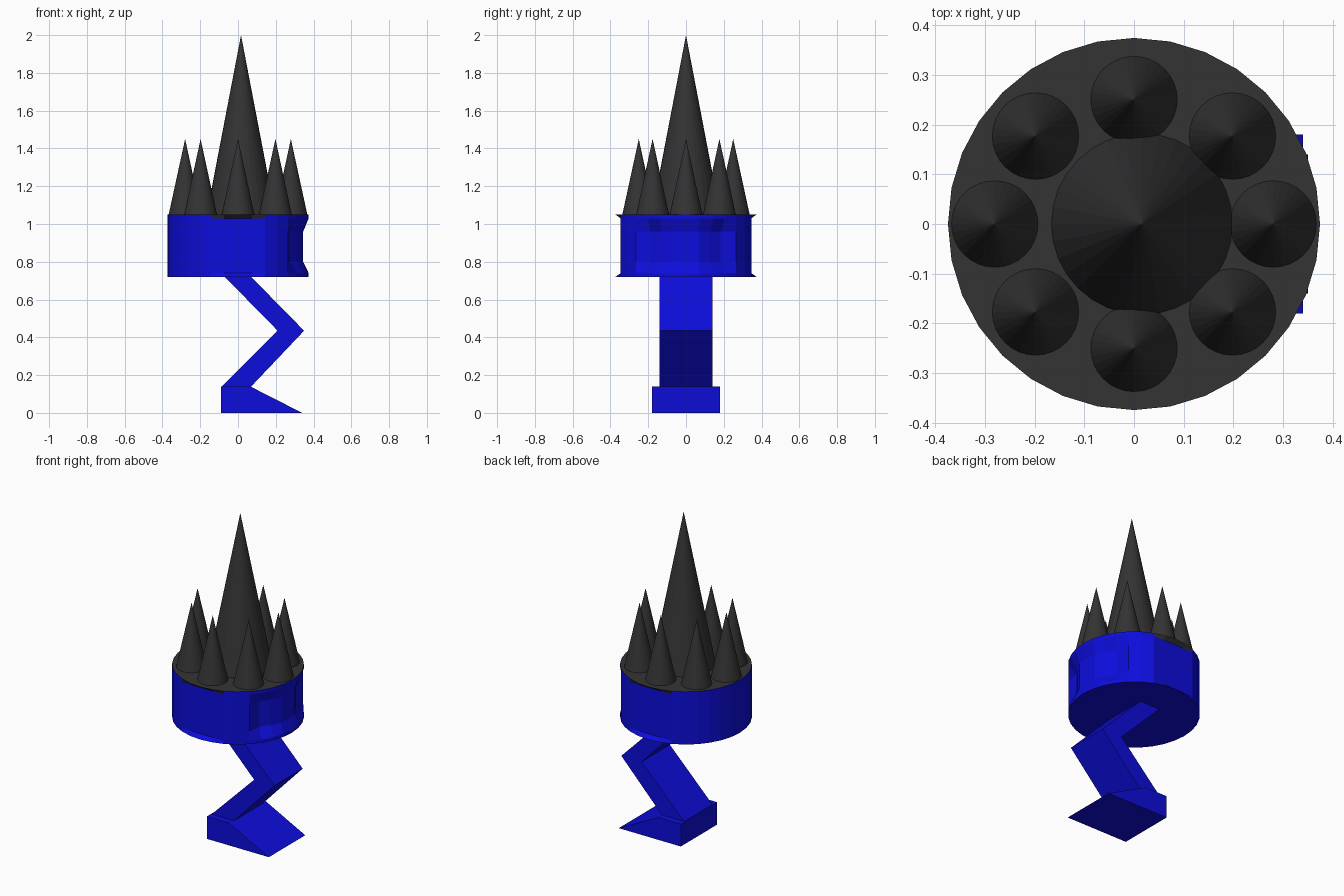
import bpy, bmesh, math
from mathutils import Matrix

cube = bpy.data.objects.get("Cube")
if cube:
    bpy.data.objects.remove(cube)


def material(name, rgb):
    m = bpy.data.materials.new(name)
    m.use_nodes = True
    m.diffuse_color = (*rgb, 1)
    m.node_tree.nodes["Principled BSDF"].inputs["Base Color"].default_value = (*rgb, 1)
    return m


BLUE = material("deep_blue", (0.004, 0.004, 0.72))
BLACK = material("charcoal", (0.034, 0.034, 0.034))


def finish(bm, name, *mats):
    mesh = bpy.data.meshes.new(name)
    bm.to_mesh(mesh)
    bm.free()
    for m in mats:
        mesh.materials.append(m)
    obj = bpy.data.objects.new(name, mesh)
    bpy.context.collection.objects.link(obj)
    return obj


def cone(name, x, y, radius, bottom, top):
    bm = bmesh.new()
    bmesh.ops.create_cone(bm, cap_ends=True, segments=32, radius1=radius, radius2=0,
                          depth=top - bottom,
                          matrix=Matrix.Translation((x, y, (top + bottom) / 2)))
    finish(bm, name, BLACK)


def extrude_profile(name, points, half_width):
    """Side profile in x and z, made solid along y."""
    bm = bmesh.new()
    face = bm.faces.new([bm.verts.new((x, -half_width, z)) for x, z in points])
    out = bmesh.ops.extrude_face_region(bm, geom=[face])
    moved = [v for v in out["geom"] if isinstance(v, bmesh.types.BMVert)]
    bmesh.ops.translate(bm, verts=moved, vec=(0, 2 * half_width, 0))
    bmesh.ops.recalc_face_normals(bm, faces=bm.faces)
    finish(bm, name, BLUE)


# Foot wedge and bent leg
extrude_profile("foot", [(-0.09, 0), (0.34, 0), (0.065, 0.14), (-0.09, 0.14)], 0.18)
extrude_profile("leg", [(-0.085, 0.14), (0.07, 0.14), (0.35, 0.435), (0.07, 0.72),
                        (-0.07, 0.72), (0.21, 0.435)], 0.14)

# Drum: flat panels on both y sides, a recessed face on the +x side
SIDES, R = 32, 0.374
FLAT = R * math.cos(math.pi / 8)
HEIGHTS = [0.72, 0.74, 0.80, 0.96, 1.03, 1.05]
RECESS = [0.345, 0.352, 0.338, 0.33]

bm = bmesh.new()
rings = []
for level, z in enumerate(HEIGHTS):
    ring = []
    for i in range(SIDES):
        step = min(i, SIDES - i)
        r = RECESS[step] if level in (2, 3) and step < len(RECESS) else R
        a = 2 * math.pi * i / SIDES
        x, y = r * math.cos(a), r * math.sin(a)
        if 0 < level < len(HEIGHTS) - 1:
            y = max(-FLAT, min(FLAT, y))
        ring.append(bm.verts.new((x, y, z)))
    rings.append(ring)
for low, high in zip(rings, rings[1:]):
    for i in range(SIDES):
        j = (i + 1) % SIDES
        bm.faces.new((low[i], low[j], high[j], high[i]))
bm.faces.new(rings[0][::-1])
bm.faces.new(rings[-1])
bm.normal_update()
# Top plate and its overhanging lips are dark
for f in bm.faces:
    if f.calc_center_median().z > 1.03 and abs(f.normal.z) > 0.3:
        f.material_index = 1
finish(bm, "drum", BLUE, BLACK)

# Tall central spike with a ring of eight small ones
cone("main_spike", 0.016, 0, 0.182, 1.05, 2.0)
for i in range(8):
    a = math.pi * i / 4
    cone(f"small_spike_{i + 1}", 0.28 * math.cos(a), 0.25 * math.sin(a), 0.087, 1.05, 1.45)
